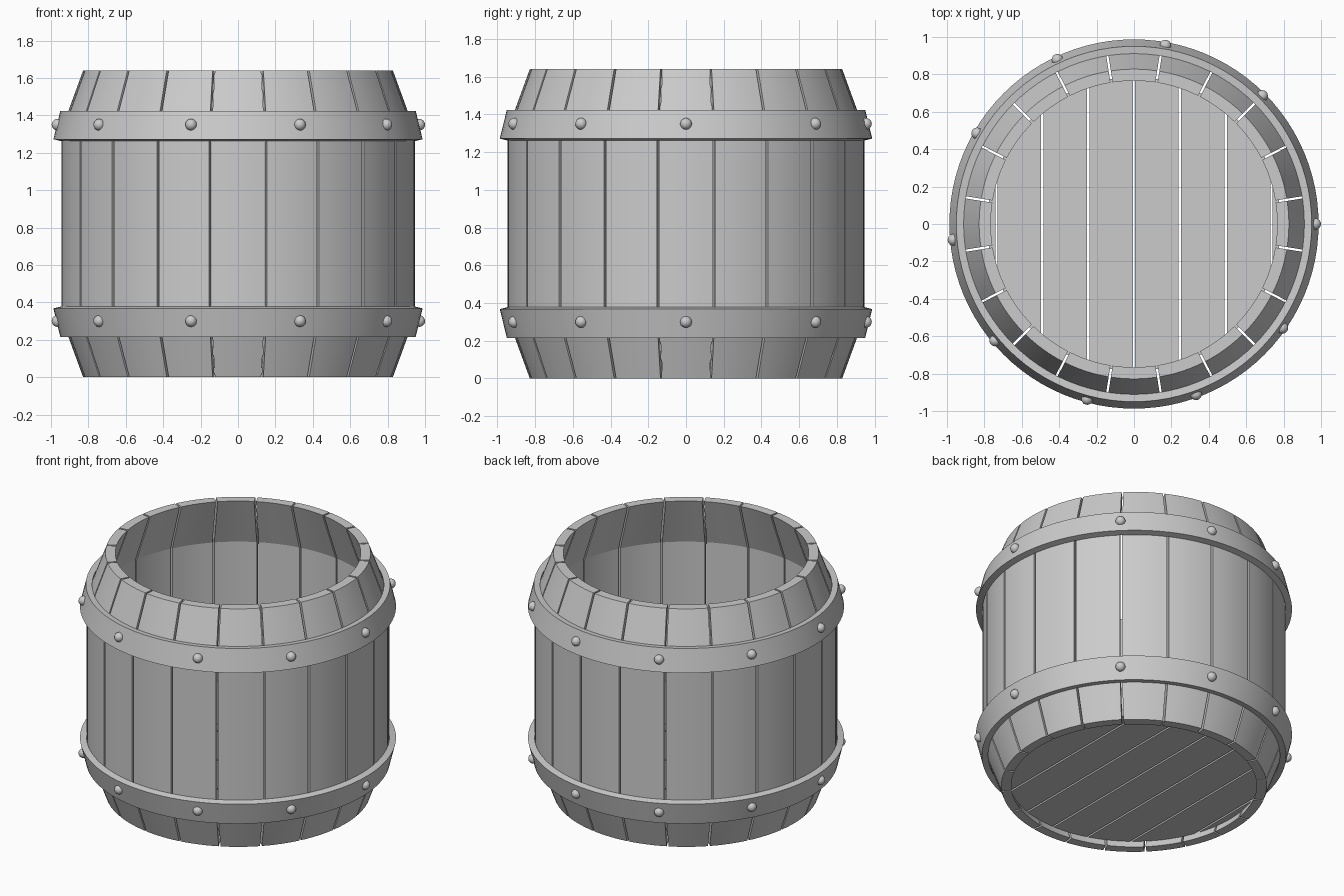
import bpy, bmesh, math
from mathutils import Matrix

if "Cube" in bpy.data.objects:
    bpy.data.objects.remove(bpy.data.objects["Cube"])

H = 1.64          # barrel height
STAVES = 20
GAP = 0.006       # half width of the seams


def finish(bm, name, angle=30):
    bmesh.ops.recalc_face_normals(bm, faces=bm.faces)
    me = bpy.data.meshes.new(name)
    bm.to_mesh(me)
    bm.free()
    ob = bpy.data.objects.new(name, me)
    bpy.context.collection.objects.link(ob)
    bpy.ops.object.select_all(action='DESELECT')
    ob.select_set(True)
    bpy.context.view_layer.objects.active = ob
    bpy.ops.object.shade_smooth_by_angle(angle=math.radians(angle))
    return ob


def sweep(bm, profile, a0, a1, steps, gap=0.0):
    """Revolve a closed (radius, z) profile from a0 to a1; full turns close up."""
    full = abs(a1 - a0 - math.tau) < 1e-6
    rings = []
    for i in range(steps if full else steps + 1):
        ring = []
        for r, z in profile:
            g = gap / r
            a = a0 + g + (a1 - a0 - 2 * g) * i / steps
            ring.append(bm.verts.new((r * math.cos(a), r * math.sin(a), z)))
        rings.append(ring)
    n = len(profile)
    for i in range(steps):
        p, q = rings[i], rings[(i + 1) % len(rings)]
        for j in range(n):
            k = (j + 1) % n
            bm.faces.new((p[j], q[j], q[k], p[k]))
    if not full:
        # caps split into convex quads between outer and inner profile lines
        for ring in (rings[0], rings[-1]):
            for j in range(n // 2 - 1):
                bm.faces.new((ring[j], ring[j + 1], ring[n - 2 - j], ring[n - 1 - j]))


# Staves: bent planks, straight in the middle and tapering at both ends
outer = [(0.828, 0), (0.945, 0.32), (0.945, H - 0.32), (0.828, H)]
inner = [(0.766, H), (0.885, H - 0.335), (0.885, 0.335), (0.766, 0)]
bm = bmesh.new()
step = math.tau / STAVES
for i in range(STAVES):
    a = (i - 0.5) * step
    sweep(bm, outer + inner, a, a + step, 6, GAP)
finish(bm, "staves", 15)

# Floor: parallel planks clipped to a disc
R, W = 0.785, 0.245
bm = bmesh.new()
for i in range(-4, 4):
    x0 = max(i * W + GAP, -R + 0.001)
    x1 = min((i + 1) * W - GAP, R - 0.001)
    xs = [x0 + (x1 - x0) * k / 8 for k in range(9)]
    outline = [(x, -math.sqrt(R * R - x * x)) for x in xs]
    outline += [(x, -y) for x, y in reversed(outline)]
    base = bm.faces.new([bm.verts.new((x, y, 0.05)) for x, y in outline])
    ext = bmesh.ops.extrude_face_region(bm, geom=[base], use_keep_orig=True)
    for v in ext["geom"]:
        if isinstance(v, bmesh.types.BMVert):
            v.co.z = 0.1
finish(bm, "floor_planks")

# Hoops (conical bands) and their rivets, mirrored top to bottom
band = [(0.950, 1.424), (0.987, 1.272), (0.947, 1.262), (0.911, 1.420)]
for name, flip in (("upper", False), ("lower", True)):
    bm = bmesh.new()
    sweep(bm, [(r, H - z if flip else z) for r, z in band], 0, math.tau, 96)
    finish(bm, name + "_hoop")

    bm = bmesh.new()
    z = H - 1.35 if flip else 1.35
    z += 0.01 if flip else 0.0
    for k in range(10):
        m = (Matrix.Rotation(math.radians(-35 * k), 4, 'Z')
             @ Matrix.Translation((0.969, 0, z)))
        bmesh.ops.create_uvsphere(bm, u_segments=16, v_segments=10, radius=0.031, matrix=m)
    finish(bm, name + "_rivets", 60)
